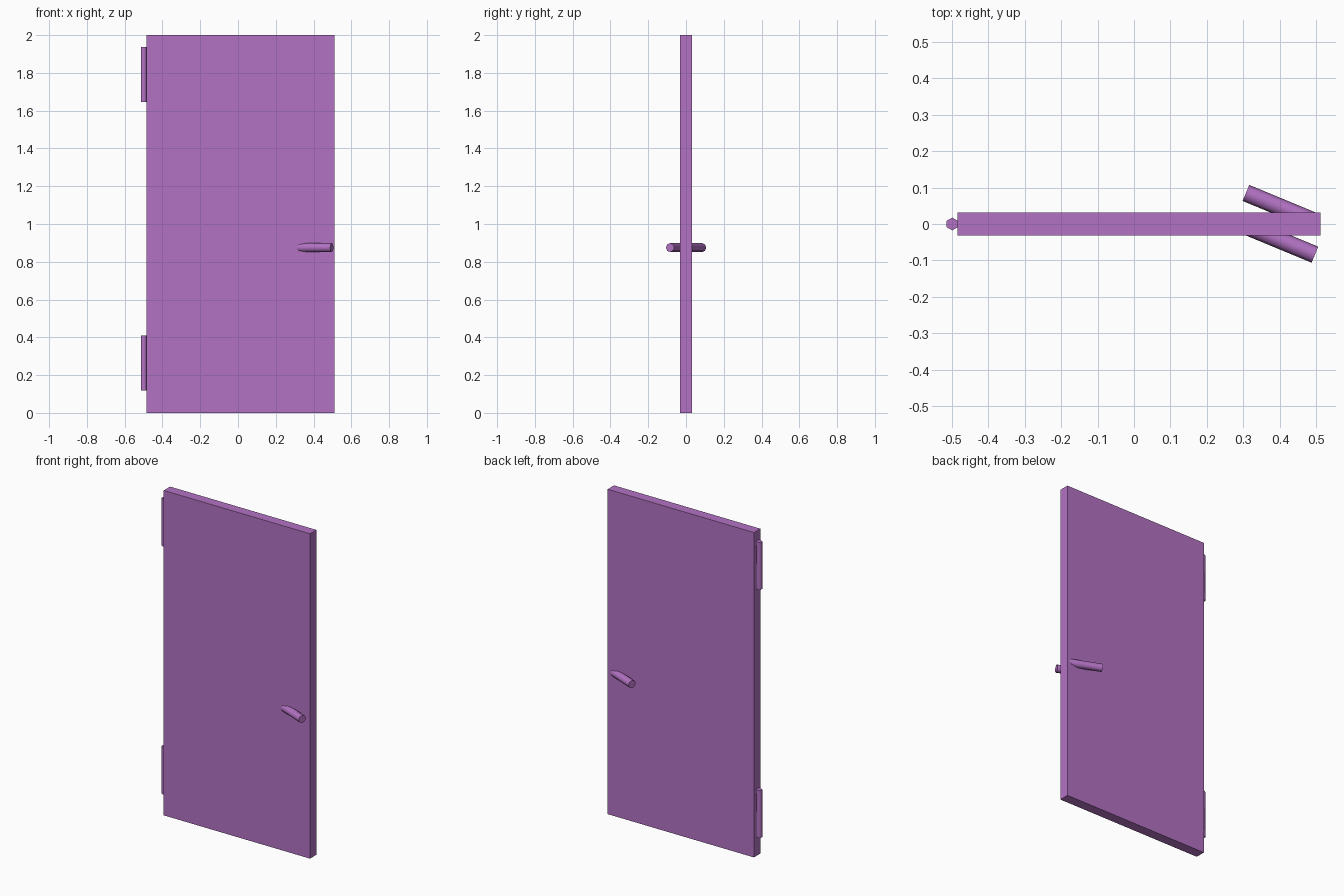
import bpy
import math

cube = bpy.data.objects.get("Cube")
if cube:
    bpy.data.objects.remove(cube, do_unlink=True)

# One purple for the whole door
purple = bpy.data.materials.new("purple")
purple.use_nodes = True
colour = (0.45, 0.17, 0.55, 1)
purple.diffuse_color = colour
purple.node_tree.nodes["Principled BSDF"].inputs["Base Color"].default_value = colour


def finish(name, smooth_angle=None):
    obj = bpy.context.object
    obj.name = name
    obj.data.materials.append(purple)
    bpy.ops.object.transform_apply(location=False, rotation=True, scale=True)
    if smooth_angle:
        bpy.ops.object.shade_smooth_by_angle(angle=math.radians(smooth_angle))
    return obj


# Door panel
bpy.ops.mesh.primitive_cube_add(size=1, location=(0.014, 0, 1))
bpy.context.object.scale = (0.996, 0.062, 2)
finish("door_panel")

# Hexagonal hinge pins along the right edge
for name, z in (("lower_hinge", 0.265), ("upper_hinge", 1.792)):
    bpy.ops.mesh.primitive_cylinder_add(vertices=6, radius=0.0175, depth=0.292,
                                        location=(-0.499, 0, z))
    finish(name, 65)

# Octagonal lever bars, half sunk into each side of the panel
for name, y in (("front_handle", -0.045), ("back_handle", 0.046)):
    bpy.ops.mesh.primitive_cylinder_add(vertices=8, radius=0.0238, depth=0.205,
                                        location=(0.402, y, 0.875),
                                        rotation=(math.radians(22.5), math.pi / 2, 0))
    finish(name, 50)
